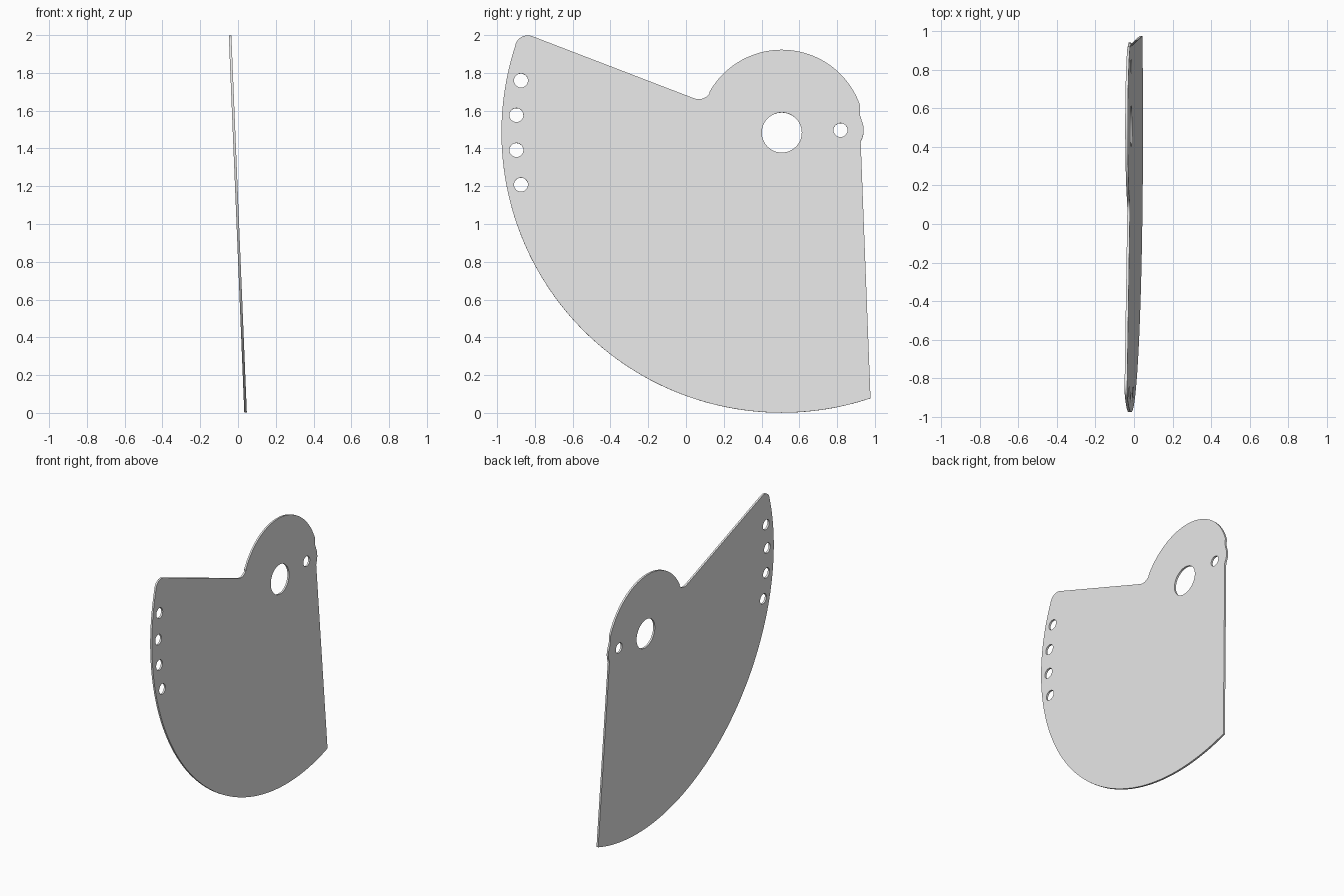
import bpy
from math import sin, cos, pi, radians, atan2
from mathutils import Matrix

if "Cube" in bpy.data.objects:
    bpy.data.objects.remove(bpy.data.objects["Cube"], do_unlink=True)

PIVOT = (0.507, 1.485)      # shared centre of the sector, hub and main bore
SECTOR_R, HUB_R = 1.484, 0.439
THICKNESS = 0.0135
TILT = radians(2.35)


def arc(centre, r, start, end, n):
    """Points along an arc, angles in degrees."""
    angles = [radians(start + (end - start) * i / n) for i in range(n + 1)]
    return [(centre[0] + r * cos(a), centre[1] + r * sin(a)) for a in angles]


def angle_to(point):
    return atan2(point[1] - PIVOT[1], point[0] - PIVOT[0]) * 180 / pi


def add_loop(curve, points):
    spline = curve.splines.new("POLY")
    spline.points.add(len(points) - 1)
    for p, (u, v) in zip(spline.points, points):
        p.co = (u, v, 0, 1)
    spline.use_cyclic_u = True


# Outline: sector edge, rounded tip, sloping top, valley, hub, small lug
corner = (0.976, 0.08)
outline = arc(PIVOT, SECTOR_R, angle_to(corner), -198, 96)
outline += arc((-0.838, 1.932), 0.068, 162, 69, 10)
outline += arc((0.067, 1.733), 0.071, 249, 325, 8)
outline += arc(PIVOT, HUB_R, 151, 19, 48)
outline += [(0.921, 1.59), (0.922, 1.575), (0.927, 1.562)]
outline += arc((0.818, 1.498), 0.123, 26, -20, 8)
outline += [(0.927, 1.443), (0.925, 1.43)]

profile = bpy.data.curves.new("plate_profile", "CURVE")
profile.dimensions = "2D"
profile.fill_mode = "BOTH"
profile.extrude = THICKNESS / 2
add_loop(profile, outline)

# Main bore, lug hole and the row of adjustment holes
add_loop(profile, arc(PIVOT, 0.106, 0, 352.5, 47))
holes = [(0.818, 1.498)] + arc(PIVOT, 1.408, 168.7, 191.3, 3)
for centre in holes:
    add_loop(profile, arc(centre, 0.037, 0, 345, 23))

# Turn the profile into a solid sheet
source = bpy.data.objects.new("profile_source", profile)
bpy.context.collection.objects.link(source)
bpy.context.view_layer.update()
deps = bpy.context.evaluated_depsgraph_get()
mesh = bpy.data.meshes.new_from_object(source.evaluated_get(deps))
bpy.data.objects.remove(source, do_unlink=True)

# Stand it up in the side plane with a slight lean
s, c = sin(TILT), cos(TILT)
mesh.transform(Matrix(((0, -s, c, 0.04), (1, 0, 0, 0), (0, c, s, 0), (0, 0, 0, 1))))
plate = bpy.data.objects.new("sector_plate", mesh)
bpy.context.collection.objects.link(plate)

# Plain grey metal
grey = bpy.data.materials.new("plain_grey")
grey.use_nodes = True
colour = (0.8, 0.8, 0.8, 1)
grey.diffuse_color = colour
grey.node_tree.nodes["Principled BSDF"].inputs["Base Color"].default_value = colour
mesh.materials.clear()
mesh.materials.append(grey)

# Weld the rims and smooth the curved edges only
bpy.context.view_layer.objects.active = plate
plate.select_set(True)
bpy.ops.object.mode_set(mode="EDIT")
bpy.ops.mesh.select_all(action="SELECT")
bpy.ops.mesh.remove_doubles(threshold=0.0005)
bpy.ops.mesh.normals_make_consistent(inside=False)
bpy.ops.object.mode_set(mode="OBJECT")
bpy.ops.object.shade_smooth_by_angle(angle=radians(30))
